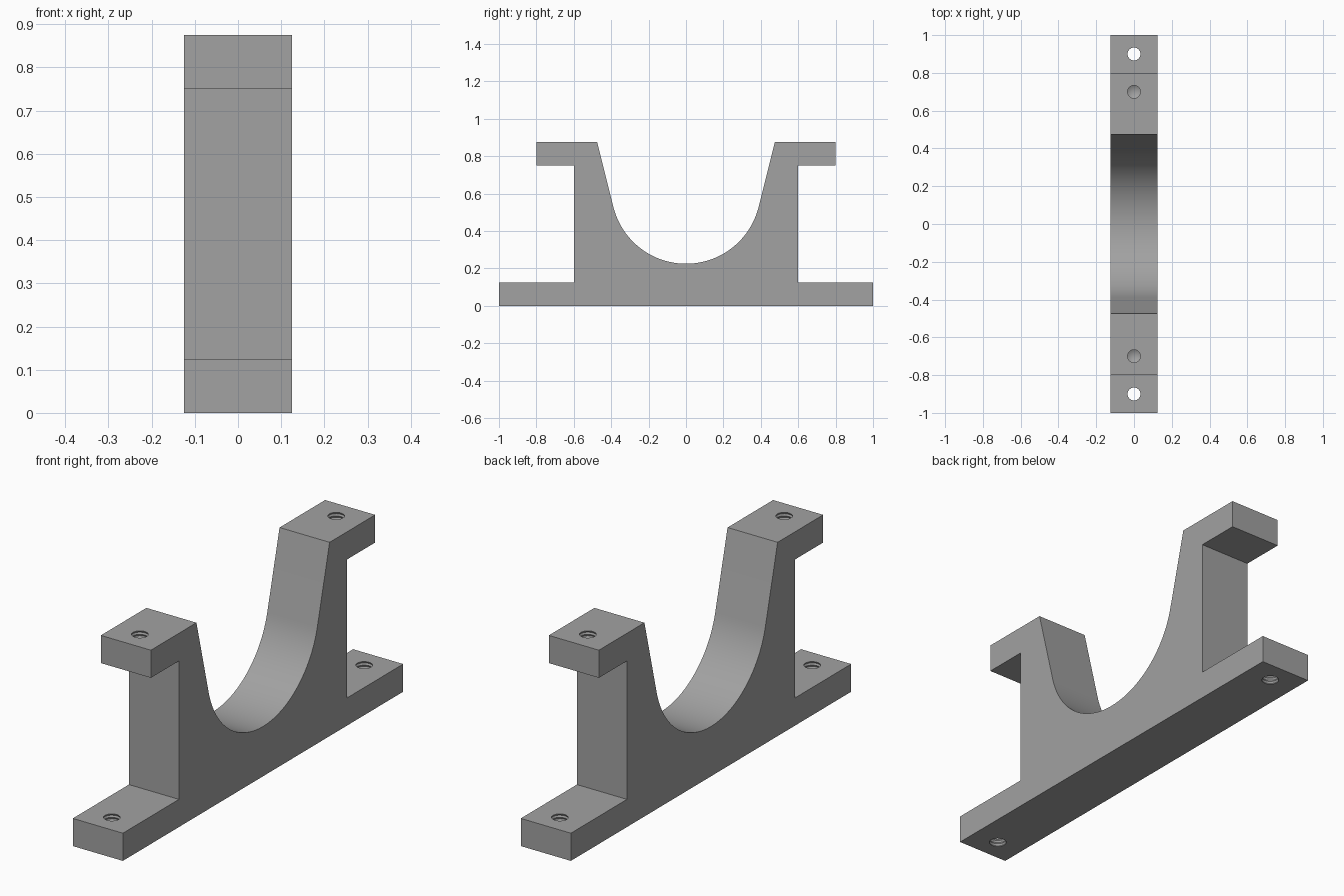
import bpy, bmesh, math

if "Cube" in bpy.data.objects:
    bpy.data.objects.remove(bpy.data.objects["Cube"])

HALF_WIDTH = 0.125
HOLE_R = 0.034

grey = bpy.data.materials.new("plain grey")
grey.diffuse_color = (0.36, 0.36, 0.36, 1)
grey.use_nodes = True
grey.node_tree.nodes["Principled BSDF"].inputs["Base Color"].default_value = grey.diffuse_color


def new_object(name, bm):
    bmesh.ops.recalc_face_normals(bm, faces=bm.faces)
    mesh = bpy.data.meshes.new(name)
    bm.to_mesh(mesh)
    bm.free()
    obj = bpy.data.objects.new(name, mesh)
    bpy.context.collection.objects.link(obj)
    return obj


def hole_cutter(name, y, top, bottom, tip=None, pitch=0.016, sides=32):
    """Lathed cutter with thread grooves; tip gives a drilled conical end."""
    rings = [(HOLE_R, top + 0.02), (HOLE_R, top)]
    z = top
    while z - pitch > bottom:
        rings += [(HOLE_R + 0.004, z - pitch * 0.5), (HOLE_R, z - pitch)]
        z -= pitch
    rings.append((HOLE_R, bottom))
    bm = bmesh.new()
    loops = [[bm.verts.new((r * math.cos(math.tau * i / sides),
                            y + r * math.sin(math.tau * i / sides), h))
              for i in range(sides)] for r, h in rings]
    for a, b in zip(loops, loops[1:]):
        for i in range(sides):
            j = (i + 1) % sides
            bm.faces.new((a[i], a[j], b[j], b[i]))
    bm.faces.new(loops[0])
    if tip is None:
        bm.faces.new(loops[-1])
    else:
        point = bm.verts.new((0, y, tip))
        for i in range(sides):
            bm.faces.new((loops[-1][i], loops[-1][(i + 1) % sides], point))
    return new_object(name, bm)


# Half of the side outline: foot, upright, top flange, sloped cradle wall
half = [(1, 0), (1, 0.125), (0.6, 0.125), (0.6, 0.75),
        (0.8, 0.75), (0.8, 0.875), (0.475, 0.875)]

# Round cradle, tangent to the sloped walls
center_z, radius = 0.625, 0.4
start = math.atan2(0.25, 0.475) - math.acos(radius / math.hypot(0.475, 0.25))
steps = 48
arc = []
for i in range(steps + 1):
    a = start + (-math.pi - 2 * start) * i / steps
    arc.append((radius * math.cos(a), center_z + radius * math.sin(a)))
outline = half + arc + [(-y, z) for y, z in reversed(half)]

# Bracket body: outline extruded across the width
bm = bmesh.new()
face = bm.faces.new([bm.verts.new((-HALF_WIDTH, y, z)) for y, z in outline])
extruded = bmesh.ops.extrude_face_region(bm, geom=[face], use_keep_orig=True)
bmesh.ops.translate(bm, vec=(2 * HALF_WIDTH, 0, 0),
                    verts=[v for v in extruded["geom"] if isinstance(v, bmesh.types.BMVert)])
bracket = new_object("cradle_bracket", bm)
bracket.data.materials.append(grey)
bpy.context.view_layer.objects.active = bracket
bracket.select_set(True)

# Threaded holes: through the feet, blind in the top flanges
for side in (-1, 1):
    for cutter in (hole_cutter("foot_hole_cutter", side * 0.9, 0.125, -0.02),
                   hole_cutter("flange_hole_cutter", side * 0.7, 0.875, 0.785, 0.765)):
        cutter.data.materials.append(grey)
        cutter.hide_render = True
        mod = bracket.modifiers.new("hole", "BOOLEAN")
        mod.operation = "DIFFERENCE"
        mod.solver = "EXACT"
        mod.object = cutter
        bpy.ops.object.modifier_apply(modifier=mod.name)
        bpy.data.objects.remove(cutter)

bpy.ops.object.shade_smooth_by_angle(angle=math.radians(20))
